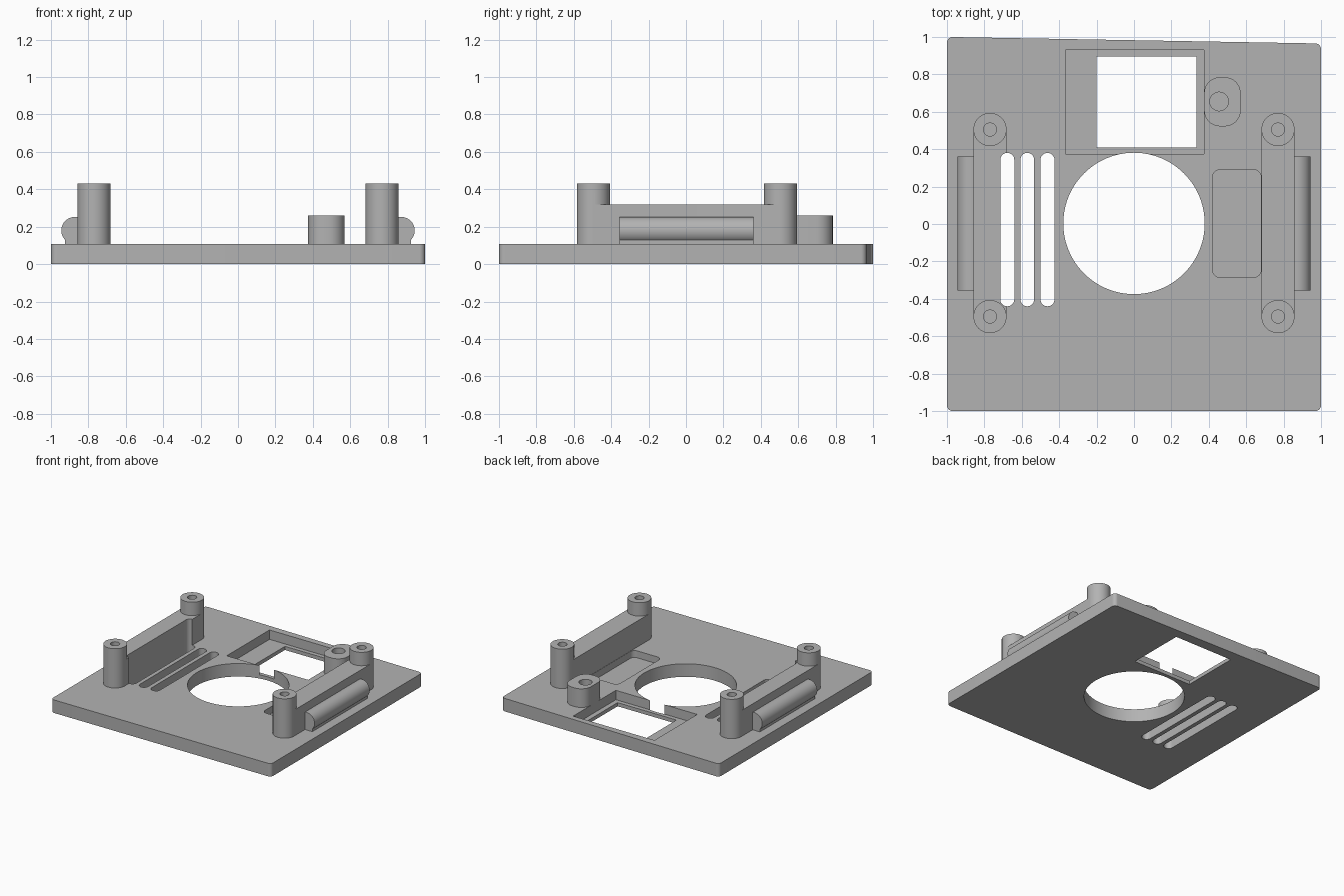
import bpy, bmesh, math
from mathutils import Vector

old = bpy.data.objects.get("Cube")
if old:
    bpy.data.objects.remove(old, do_unlink=True)

grey = bpy.data.materials.new("mid grey")
grey.use_nodes = True
grey.diffuse_color = (0.45, 0.45, 0.45, 1)
grey.node_tree.nodes["Principled BSDF"].inputs["Base Color"].default_value = (0.45, 0.45, 0.45, 1)

TOP = 0.107    # plate top
SEAT = 0.1     # raised parts sink slightly into the plate


def prism(name, outline, z0, z1):
    """Extrude a counter-clockwise outline from z0 to z1."""
    bm = bmesh.new()
    face = bm.faces.new([bm.verts.new((x, y, z0)) for x, y in outline])
    new = bmesh.ops.extrude_face_region(bm, geom=[face])["geom"]
    for v in new:
        if isinstance(v, bmesh.types.BMVert):
            v.co.z = z1
    bmesh.ops.recalc_face_normals(bm, faces=bm.faces)
    mesh = bpy.data.meshes.new(name)
    bm.to_mesh(mesh)
    bm.free()
    mesh.materials.append(grey)
    ob = bpy.data.objects.new(name, mesh)
    bpy.context.collection.objects.link(ob)
    return ob


def rounded(corners, r, steps=8):
    """Fillet each corner of a counter-clockwise polygon."""
    pts = []
    n = len(corners)
    for i in range(n):
        p = Vector(corners[i])
        a = (Vector(corners[i - 1]) - p).normalized() * r
        b = (Vector(corners[(i + 1) % n]) - p).normalized() * r
        for k in range(steps + 1):
            t = math.pi / 2 * k / steps
            pts.append(p + a * (1 - math.sin(t)) + b * (1 - math.cos(t)))
    return pts


def rect(x0, x1, y0, y1):
    return [(x0, y0), (x1, y0), (x1, y1), (x0, y1)]


def circle(x, y, r, n=48):
    return [(x + r * math.cos(math.tau * i / n), y + r * math.sin(math.tau * i / n)) for i in range(n)]


def boolean(ob, tool, operation):
    mod = ob.modifiers.new(operation.lower(), 'BOOLEAN')
    mod.operation, mod.object, mod.solver = operation, tool, 'EXACT'
    bpy.context.view_layer.objects.active = ob
    bpy.ops.object.modifier_apply(modifier=mod.name)
    bpy.data.objects.remove(tool, do_unlink=True)


def slot(x0, x1):
    """Round-ended cutter for one vent slot."""
    r = (x1 - x0) / 2 - 0.0005
    return prism("slot_cutter", rounded(rect(x0, x1, -0.44, 0.38), r), -0.1, 0.6)


# Base plate with its slightly slanted back edge
plate = prism("base_plate", rounded([(-1, -1), (1, -1), (1, 0.965), (-1, 1)], 0.03), 0, TOP)
boolean(plate, prism("round_cutter", circle(0, 0.003, 0.378, 96), -0.1, 0.3), 'DIFFERENCE')
boolean(plate, prism("recess_cutter", rect(-0.365, 0.375, 0.375, 0.93), 0.03, 0.3), 'DIFFERENCE')
boolean(plate, prism("window_cutter", rect(-0.2, 0.335, 0.41, 0.895), -0.1, 0.3), 'DIFFERENCE')
boolean(plate, prism("pocket_cutter", rounded(rect(0.42, 0.68, -0.285, 0.29), 0.04), 0.05, 0.3), 'DIFFERENCE')
SLOTS = [(-0.715, -0.64), (-0.607, -0.534), (-0.5, -0.425)]
for s in SLOTS:
    boolean(plate, slot(*s), 'DIFFERENCE')
parts = [plate]

# Side walls joining two hollow screw posts, with a rounded grip outside
for side, sx in (("left", 1), ("right", -1)):
    x0, x1 = sorted((sx * 0.682, sx * 0.858))
    wall = prism(side + "_wall_and_posts", rect(x0, x1, -0.495, 0.505), SEAT, 0.32)
    for y in (-0.495, 0.505):
        boolean(wall, prism("post", circle(sx * 0.77, y, 0.0885), SEAT, 0.43), 'UNION')
    for y in (-0.495, 0.505):
        boolean(wall, prism("hole_cutter", circle(sx * 0.77, y, 0.035, 32), 0.15, 0.6), 'DIFFERENCE')
    if sx < 0:
        boolean(wall, slot(*SLOTS[0]), 'DIFFERENCE')

    # Grip profile is drawn in x and height, then turned to run along y
    arc = [(0.873 + 0.072 * math.cos(t), 0.18 + 0.072 * math.sin(t))
           for t in (math.radians(-45 + 145 * i / 24) for i in range(25))]
    profile = [(0.84, SEAT), (arc[0][0], SEAT)] + arc + [(0.84, arc[-1][1])]
    grip = prism(side + "_grip", [(sx * x, z) for x, z in profile], -0.355, 0.36)
    for v in grip.data.vertices:
        v.co = (v.co.x, v.co.z, v.co.y)
    bm = bmesh.new()
    bm.from_mesh(grip.data)
    bmesh.ops.recalc_face_normals(bm, faces=bm.faces)
    bm.to_mesh(grip.data)
    bm.free()
    parts += [wall, grip]

# Small rounded boss beside the window
boss = prism("small_boss", rounded(rect(0.375, 0.57, 0.522, 0.785), 0.085), SEAT, 0.26)
boolean(boss, prism("hole_cutter", circle(0.455, 0.655, 0.05, 32), 0.13, 0.5), 'DIFFERENCE')
parts.append(boss)

# Smooth the curves and keep the edges crisp
bpy.ops.object.select_all(action='DESELECT')
for ob in parts:
    ob.select_set(True)
bpy.context.view_layer.objects.active = plate
bpy.ops.object.shade_smooth_by_angle(angle=math.radians(30))
